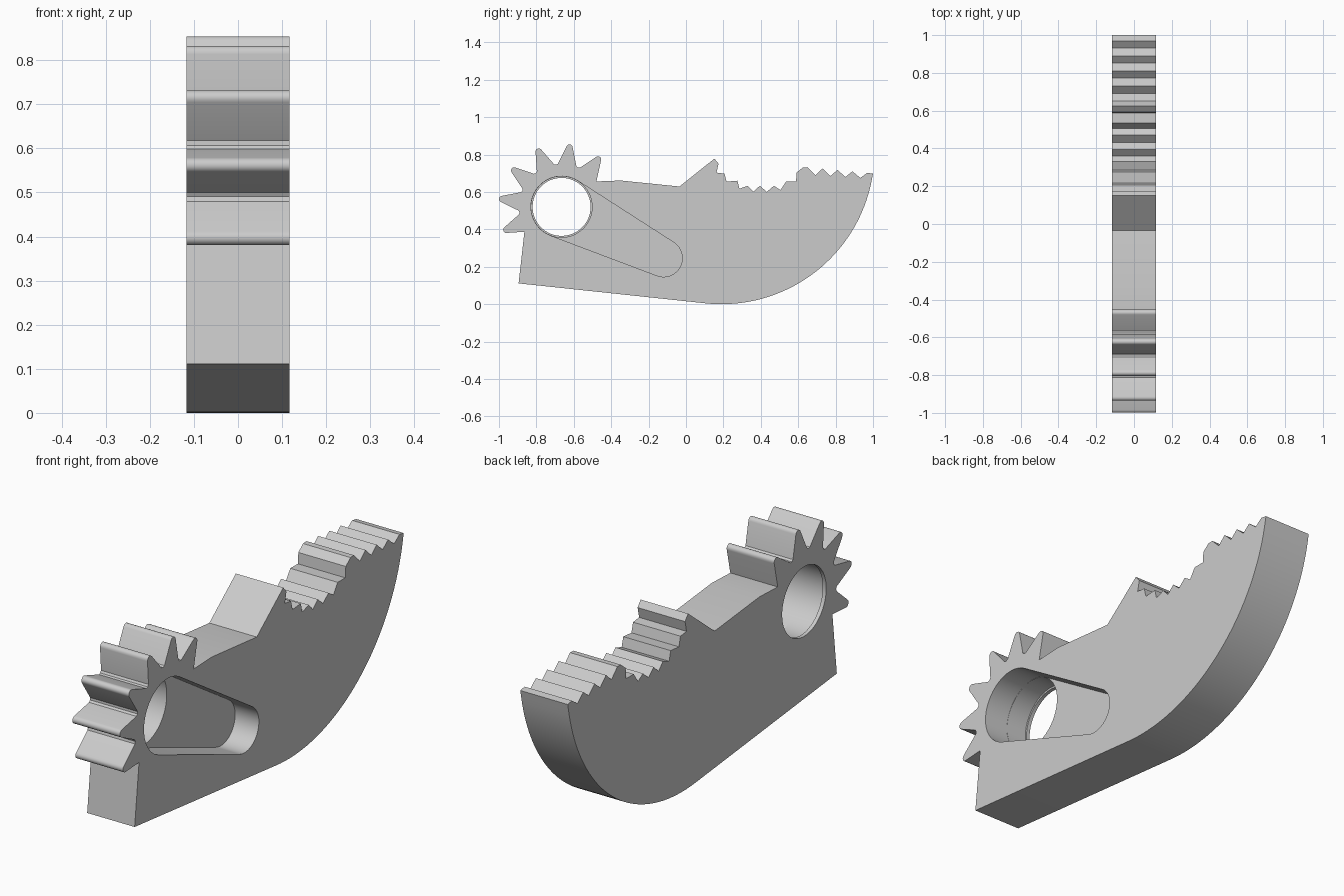
import bpy
import bmesh
from math import sin, cos, radians, atan2, asin, hypot, pi

HALF_WIDTH = 0.117
HUB = (-0.665, 0.52)        # centre of gear and bore (y, z)
SLOT_END = (-0.12, 0.246)   # centre of the small end of the pocket
BORE, LIP, SLOT = 0.163, 0.155, 0.1

cube = bpy.data.objects.get("Cube")
if cube:
    bpy.data.objects.remove(cube, do_unlink=True)

grey = bpy.data.materials.new("light_grey")
grey.use_nodes = True
colour = (0.6, 0.6, 0.6, 1)
grey.diffuse_color = colour
for node in grey.node_tree.nodes:
    if node.type == "BSDF_PRINCIPLED":
        node.inputs["Base Color"].default_value = colour


def arc(centre, radius, start, end, steps):
    """Points on an arc in the side plane, angles in radians."""
    points = []
    for i in range(steps + 1):
        a = start + (end - start) * i / steps
        points.append((centre[0] + radius * cos(a), centre[1] + radius * sin(a)))
    return points


def polar(radius, degrees):
    a = radians(degrees)
    return (HUB[0] + radius * cos(a), HUB[1] + radius * sin(a))


def plate(name, profile, x_low, x_high):
    """Extrude a side profile across the width."""
    bm = bmesh.new()
    face = bm.faces.new([bm.verts.new((x_low, y, z)) for y, z in profile])
    result = bmesh.ops.extrude_face_region(bm, geom=[face])
    moved = [v for v in result["geom"] if isinstance(v, bmesh.types.BMVert)]
    bmesh.ops.translate(bm, verts=moved, vec=(x_high - x_low, 0, 0))
    bmesh.ops.recalc_face_normals(bm, faces=bm.faces)
    mesh = bpy.data.meshes.new(name)
    bm.to_mesh(mesh)
    bm.free()
    mesh.materials.append(grey)
    obj = bpy.data.objects.new(name, mesh)
    bpy.context.collection.objects.link(obj)
    return obj


def cut(target, cutter):
    """Subtract the cutter and remove it."""
    cutter.hide_render = True
    mod = target.modifiers.new("cut", "BOOLEAN")
    mod.operation = "DIFFERENCE"
    mod.solver = "EXACT"
    mod.object = cutter
    bpy.context.view_layer.objects.active = target
    bpy.ops.object.modifier_apply(modifier=mod.name)
    bpy.data.objects.remove(cutter, do_unlink=True)


# Curved underside, sweeping up to the back tip
outline = arc((0.19, 0.818), 0.818, radians(-96), radians(-10.5), 40)
outline.append((1.0, 0.697))

# Fine back teeth, even spacing
for i in reversed(range(4)):
    outline.append((0.73 + 0.08 * i, 0.725 - 0.0075 * i))
    outline.append((0.692 + 0.08 * i, 0.69 - 0.005 * i))

# Irregular middle teeth, jaw point and top edge
outline += [
    (0.65, 0.732), (0.625, 0.731), (0.592, 0.704), (0.588, 0.655),
    (0.535, 0.655), (0.505, 0.61), (0.47, 0.633), (0.432, 0.6),
    (0.395, 0.633), (0.36, 0.601), (0.33, 0.633), (0.286, 0.617),
    (0.275, 0.66), (0.217, 0.655), (0.206, 0.698), (0.163, 0.703),
    (0.174, 0.751), (0.152, 0.778), (-0.035, 0.629), (-0.35, 0.661),
    (-0.479, 0.656),
]

# Gear teeth with rounded tips
for k in range(6):
    angle = 52.5 + 30 * k
    if k:
        outline.append(polar(0.227, angle - 15))
        outline.append(polar(0.231, angle - 12.5))
    a = radians(angle)
    outline += arc(polar(0.32, angle), 0.017, a - 1.3, a + 1.3, 6)
    if k < 5:
        outline.append(polar(0.231, angle + 12.5))

# Front edge
outline += [(-0.864, 0.387), (-0.895, 0.111)]

body = plate("toothed_jaw_body", outline, -HALF_WIDTH, HALF_WIDTH)

# Tapered pocket, cut to half the depth from the left side
dy, dz = SLOT_END[0] - HUB[0], SLOT_END[1] - HUB[1]
axis = atan2(dz, dy)
big = BORE + 0.001
spread = pi / 2 - asin((big - SLOT) / hypot(dy, dz))
pocket = arc(SLOT_END, SLOT, axis - spread, axis + spread, 24)
pocket += arc(HUB, big, axis + spread, axis + 2 * pi - spread, 32)
cut(body, plate("pocket_cutter", pocket, 0.0, 0.2))

# Bore, with a thin lip left at the right side
cut(body, plate("bore_cutter", arc(HUB, BORE, 0, 2 * pi, 64)[:-1], -0.1, 0.05))
cut(body, plate("lip_cutter", arc(HUB, LIP, 0, 2 * pi, 64)[:-1], -0.2, 0.03))

# Smooth the curves, keep the edges sharp
bpy.ops.object.select_all(action="DESELECT")
body.select_set(True)
bpy.context.view_layer.objects.active = body
bpy.ops.object.shade_smooth_by_angle(angle=radians(30))
